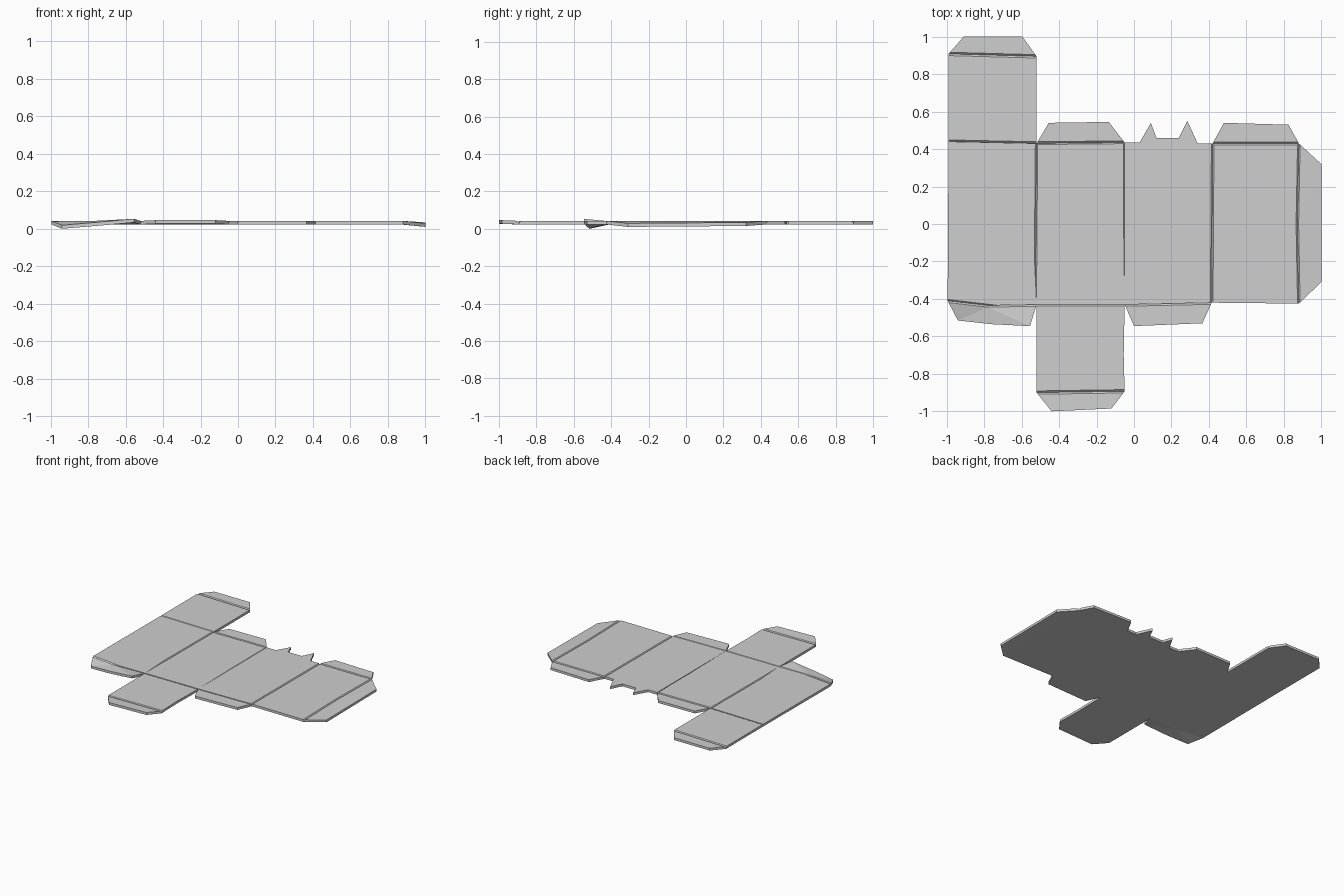
import bpy, bmesh

if "Cube" in bpy.data.objects:
    bpy.data.objects.remove(bpy.data.objects["Cube"], do_unlink=True)

BOTTOM, TOP = 0.023, 0.042

card = bpy.data.materials.new("grey card")
card.use_nodes = True
card.diffuse_color = (0.62, 0.62, 0.62, 1)
card.node_tree.nodes["Principled BSDF"].inputs["Base Color"].default_value = card.diffuse_color


def sheet(name, outline, creases=(), width=0.009):
    """Extrude an outline of (x, y[, lift]) points; chamfer the top edges that are creases."""
    pts = [(p[0], p[1], p[2] if len(p) > 2 else 0) for p in outline]
    bm = bmesh.new()
    low = [bm.verts.new((x, y, BOTTOM + d)) for x, y, d in pts]
    high = [bm.verts.new((x, y, TOP + d)) for x, y, d in pts]
    bm.faces.new(low)
    bm.faces.new(high)
    n = len(pts)
    for i in range(n):
        j = (i + 1) % n
        bm.faces.new((low[i], low[j], high[j], high[i]))
    bmesh.ops.recalc_face_normals(bm, faces=bm.faces[:])
    edges = [bm.edges.get((high[i], high[(i + 1) % n])) for i in creases]
    if edges:
        bmesh.ops.bevel(bm, geom=edges, offset=width, segments=1, affect='EDGES')
    bmesh.ops.triangulate(bm, faces=[f for f in bm.faces if len(f.verts) > 4])
    mesh = bpy.data.meshes.new(name)
    bm.to_mesh(mesh)
    bm.free()
    mesh.materials.append(card)
    obj = bpy.data.objects.new(name, mesh)
    bpy.context.collection.objects.link(obj)
    return obj


# Four wall panels, with short creases where the folds fade out
sheet("left_wall", [(-0.995, -0.41), (-0.78, -0.435), (-0.52, -0.43), (-0.525, -0.18),
                    (-0.52, 0.43), (-0.99, 0.44)], (0, 3), 0.007)
sheet("second_wall", [(-0.52, -0.43), (-0.05, -0.43), (-0.05, 0.02), (-0.05, 0.435),
                      (-0.52, 0.43), (-0.525, -0.18)], (2, 3, 4), 0.006)
sheet("third_wall", [(-0.05, -0.43), (0.415, -0.42), (0.42, 0.43), (0.34, 0.43),
                     (0.285, 0.55), (0.24, 0.46), (0.12, 0.46), (0.09, 0.54),
                     (0.03, 0.435), (-0.05, 0.435), (-0.05, 0.02)], (1,), 0.007)
sheet("right_wall", [(0.415, -0.42), (0.88, -0.425), (0.872, 0), (0.88, 0.43),
                     (0.42, 0.43)], (1, 2, 3, 4), 0.007)

# Lid and base panels
sheet("lid_panel", [(-0.99, 0.44), (-0.52, 0.43), (-0.52, 0.895), (-0.99, 0.908)], (0, 2))
sheet("base_panel", [(-0.52, -0.9), (-0.05, -0.893), (-0.055, -0.7), (-0.05, -0.43),
                     (-0.52, -0.43)], (0, 3))

# Tapered tuck flaps
sheet("lid_flap", [(-0.99, 0.908), (-0.52, 0.895), (-0.595, 1), (-0.91, 1)], (0,))
sheet("base_flap", [(-0.52, -0.9), (-0.44, -1, 0.004), (-0.12, -0.985, 0.004),
                    (-0.05, -0.893)], (3,))
sheet("second_top_flap", [(-0.52, 0.43), (-0.05, 0.435), (-0.135, 0.545), (-0.455, 0.54)], (0,))
sheet("right_top_flap", [(0.42, 0.43), (0.88, 0.43), (0.825, 0.53), (0.48, 0.54)], (0,))
sheet("third_bottom_flap", [(-0.05, -0.43), (0, -0.545), (0.365, -0.53), (0.415, -0.42)], (3,))
sheet("left_bottom_flap", [(-0.995, -0.41), (-0.94, -0.515, -0.023), (-0.76, -0.535, -0.008),
                           (-0.555, -0.545, 0.011), (-0.52, -0.43), (-0.78, -0.435)], (4, 5))

# Drooping side flap for gluing
sheet("glue_flap", [(0.88, -0.425), (1, -0.31, -0.013), (1, 0.32, -0.008), (0.88, 0.43),
                    (0.872, 0)], (3, 4), 0.007)
